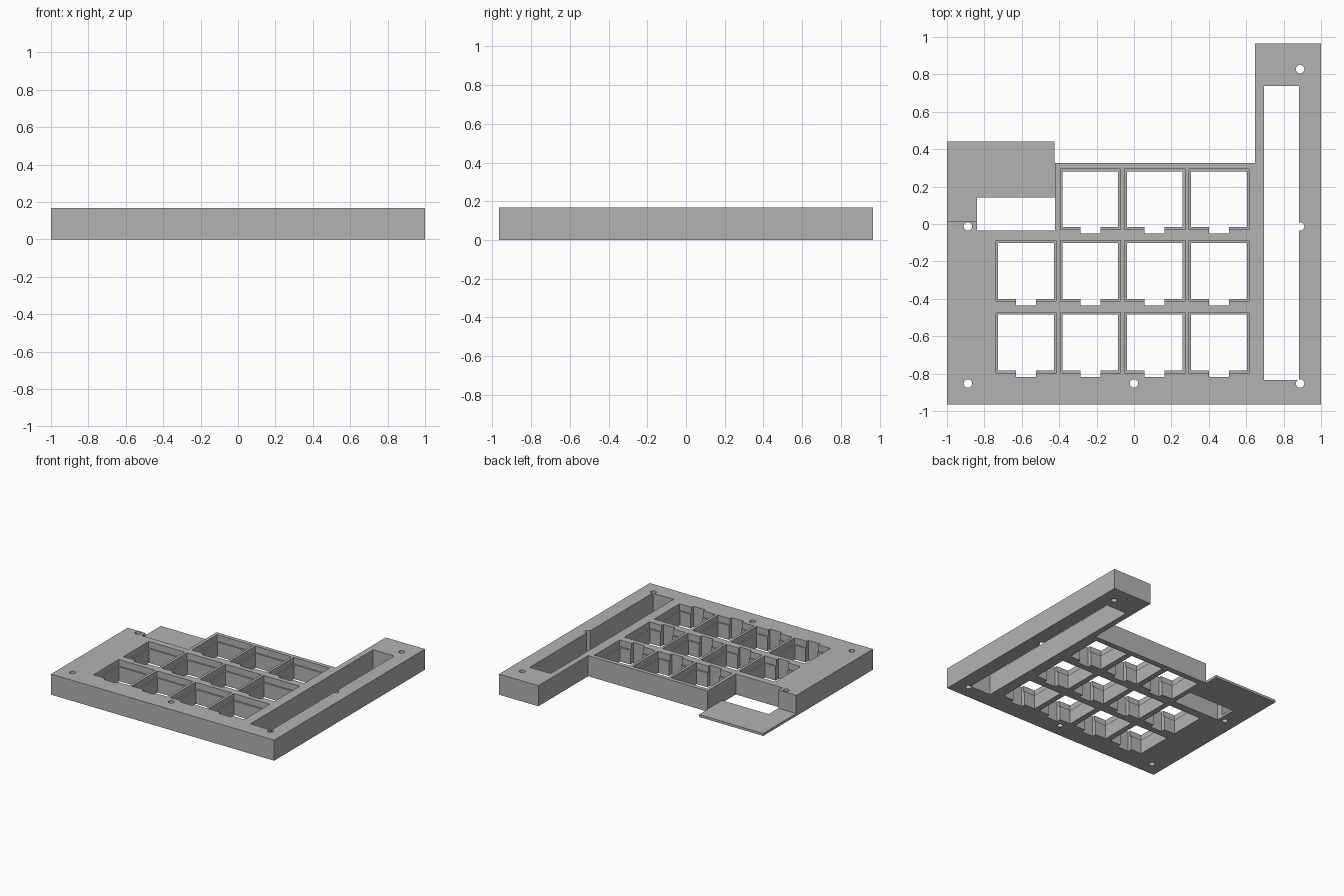
import bpy, bmesh, math

old = bpy.data.objects.get("Cube")
if old:
    bpy.data.objects.remove(old, do_unlink=True)

HEIGHT, LEDGE, SHELF = 0.167, 0.115, 0.02
LOW, HIGH = -0.1, 0.3

grey = bpy.data.materials.new("plain grey")
grey.use_nodes = True
grey.diffuse_color = (0.45, 0.45, 0.45, 1)
grey.node_tree.nodes["Principled BSDF"].inputs["Base Color"].default_value = grey.diffuse_color


def rect(x0, x1, y0, y1):
    return [(x0, y0), (x1, y0), (x1, y1), (x0, y1)]


def disc(x, y, r, n=32):
    return [(x + r * math.cos(math.tau * i / n), y + r * math.sin(math.tau * i / n)) for i in range(n)]


def prisms(name, outlines, z0, z1):
    """One object made of upright prisms, one per outline."""
    bm = bmesh.new()
    for pts in outlines:
        base = bm.faces.new([bm.verts.new((x, y, z0)) for x, y in pts])
        top = bmesh.ops.extrude_face_region(bm, geom=[base])["geom"]
        bmesh.ops.translate(bm, vec=(0, 0, z1 - z0),
                            verts=[v for v in top if isinstance(v, bmesh.types.BMVert)])
    bmesh.ops.recalc_face_normals(bm, faces=bm.faces)
    mesh = bpy.data.meshes.new(name)
    bm.to_mesh(mesh)
    bm.free()
    mesh.materials.append(grey)
    obj = bpy.data.objects.new(name, mesh)
    bpy.context.collection.objects.link(obj)
    return obj


# Plate outline with the tall arm and the rear shelf
plate = prisms("keypad_plate", [[
    (-1, -0.965), (1, -0.965), (1, 0.965), (0.648, 0.965), (0.648, 0.327),
    (-0.425, 0.327), (-0.425, 0.44), (-1, 0.44)]], 0, HEIGHT)

# Key sockets: wide recess on top, narrower hole with a front notch below
recesses, sockets = [], []
for row in range(3):
    for col in range(4):
        if row == 2 and col == 0:
            continue
        cx, cy = -0.577 + 0.3437 * col, -0.634 + 0.3833 * row
        recesses.append(rect(cx - 0.161, cx + 0.161, cy - 0.162, cy + 0.162))
        a, n, front = 0.149, 0.053, cy - 0.184
        sockets.append([(cx - a, cy + a), (cx - a, cy - a), (cx - n, cy - a), (cx - n, front),
                        (cx + n, front), (cx + n, cy - a), (cx + a, cy - a), (cx + a, cy + a)])

screws = [disc(x, y, 0.0225) for x, y in (
    (-0.888, -0.853), (0, -0.853), (0.888, -0.853),
    (-0.888, -0.013), (0.888, -0.013), (0.888, 0.828))]

cutters = [
    prisms("shelf_cutter", [rect(-1.1, -0.422, 0.017, 0.6)], SHELF, HIGH),
    prisms("window_cutter", [rect(-0.84, -0.422, -0.035, 0.142)], LOW, HIGH),
    prisms("slot_cutter", [rect(0.695, 0.883, -0.834, 0.738)], LOW, HIGH),
    prisms("recess_cutter", recesses, LEDGE, HIGH),
    prisms("socket_cutter", sockets, LOW, HIGH),
    prisms("screw_hole_cutter", screws, LOW, HIGH),
]
for cutter in cutters:
    mod = plate.modifiers.new(cutter.name, "BOOLEAN")
    mod.operation, mod.solver, mod.object = "DIFFERENCE", "EXACT", cutter

# Bake the cuts and drop the cutters
graph = bpy.context.evaluated_depsgraph_get()
baked = bpy.data.meshes.new_from_object(plate.evaluated_get(graph))
plate.modifiers.clear()
plate.data = baked
for cutter in cutters:
    bpy.data.objects.remove(cutter, do_unlink=True)

# Crisp edges, smooth round holes
bpy.context.view_layer.objects.active = plate
plate.select_set(True)
bpy.ops.object.shade_smooth_by_angle(angle=math.radians(30))
